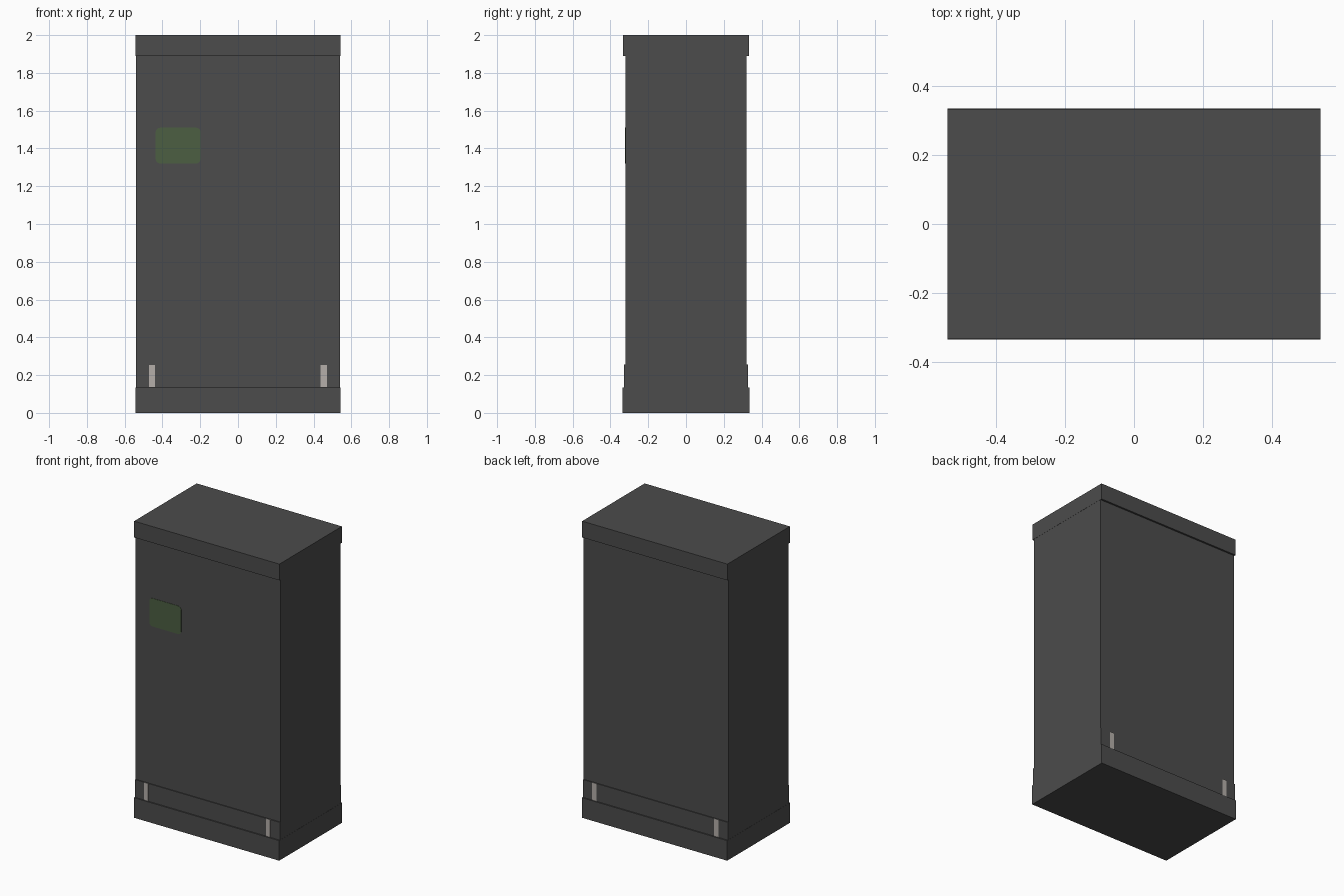
import bpy, bmesh

if "Cube" in bpy.data.objects:
    bpy.data.objects.remove(bpy.data.objects["Cube"])


def material(name, rgb):
    m = bpy.data.materials.new(name)
    m.diffuse_color = (*rgb, 1.0)
    m.use_nodes = True
    m.node_tree.nodes["Principled BSDF"].inputs["Base Color"].default_value = m.diffuse_color
    return m


DARK = material("charcoal", (0.072, 0.072, 0.072))
GREEN = material("dull green", (0.072, 0.114, 0.054))
SILVER = material("warm silver", (0.46, 0.43, 0.40))


def box(name, x, y, z, mat, corner=0.0):
    """Box from (min, max) ranges; corner rounds the edges running along y."""
    bm = bmesh.new()
    bmesh.ops.create_cube(bm, size=1.0)
    for v in bm.verts:
        v.co = [r[0] if c < 0 else r[1] for c, r in zip(v.co, (x, y, z))]
    if corner:
        edges = [e for e in bm.edges
                 if abs(e.verts[0].co.y - e.verts[1].co.y) > 1e-5]
        bmesh.ops.bevel(bm, geom=edges, offset=corner, segments=5,
                        profile=0.5, affect='EDGES')
    bmesh.ops.recalc_face_normals(bm, faces=bm.faces)
    me = bpy.data.meshes.new(name)
    bm.to_mesh(me)
    bm.free()
    me.materials.append(mat)
    ob = bpy.data.objects.new(name, me)
    bpy.context.collection.objects.link(ob)
    return ob


# Stacked cabinet sections: name, half width, half depth, z range
for name, hx, hy, z in (
    ("plinth", 0.542, 0.335, (0.0, 0.135)),
    ("kick_band", 0.541, 0.327, (0.135, 0.255)),
    ("cabinet_body", 0.541, 0.321, (0.255, 1.89)),
    ("top_cap", 0.542, 0.333, (1.89, 2.0)),
):
    box(name, (-hx, hx), (-hy, hy), z, DARK)

# Silver strips on the kick band, front and back
for face, y in (("front", (-0.329, -0.325)), ("back", (0.325, 0.329))):
    for side, cx in (("left", -0.456), ("right", 0.454)):
        box(f"{face}_{side}_strip", (cx - 0.016, cx + 0.016), y,
            (0.136, 0.254), SILVER)

# Green rounded panel on the front
box("front_panel", (-0.436, -0.198), (-0.323, -0.319), (1.32, 1.51),
    GREEN, corner=0.025)
